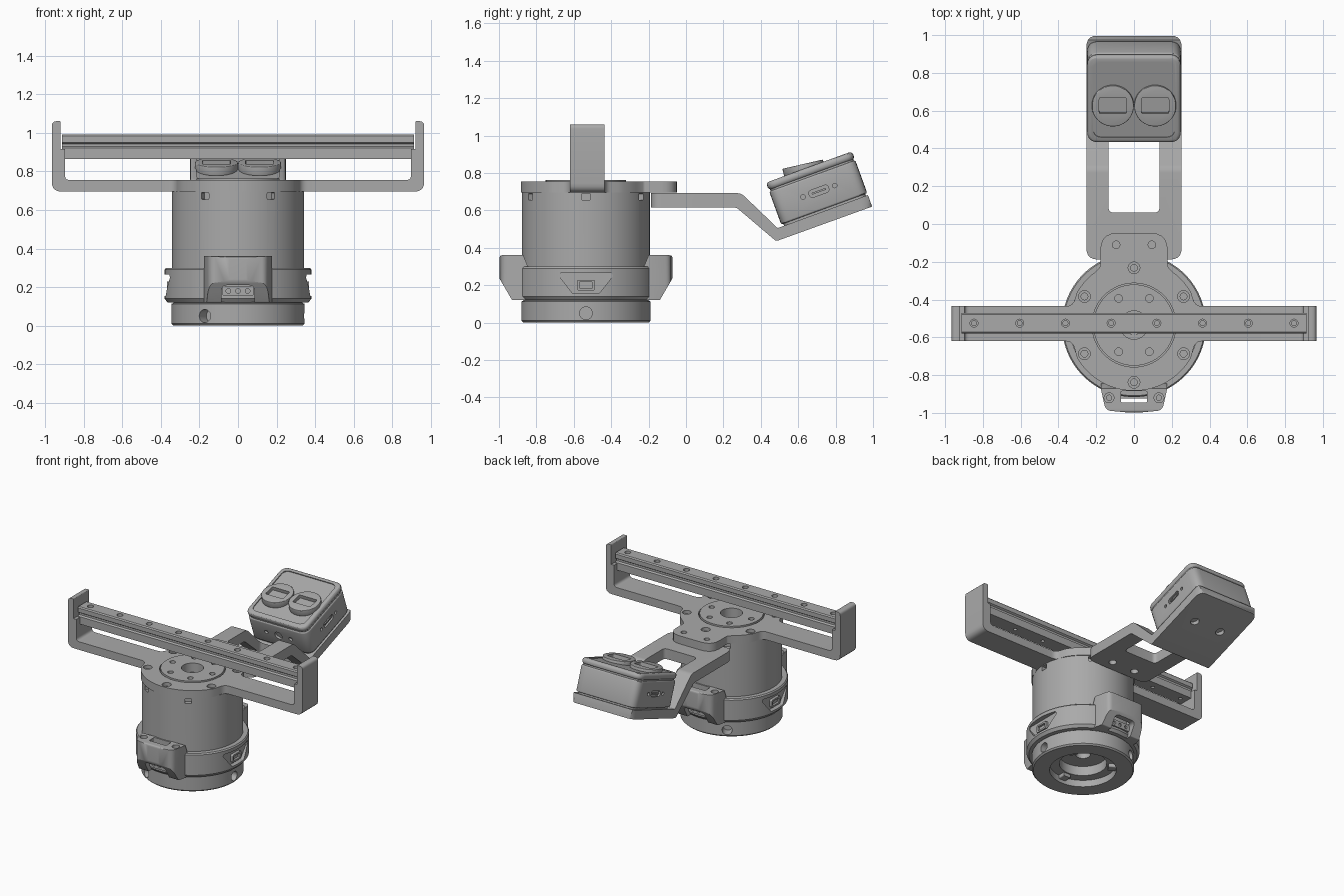
import bpy, bmesh
from math import sin, cos, tan, pi, radians
from mathutils import Matrix, Vector

if "Cube" in bpy.data.objects:
    bpy.data.objects.remove(bpy.data.objects["Cube"])

grey = bpy.data.materials.new("machined_grey")
grey.use_nodes = True
COLOUR = (0.4, 0.4, 0.4, 1)
grey.diffuse_color = COLOUR
grey.node_tree.nodes["Principled BSDF"].inputs["Base Color"].default_value = COLOUR

CY = -0.535  # y of the main cylinder axis
AXIS = Matrix.Translation((0, CY, 0))


def circle(x, y, r, n=24):
    return [(x + r * cos(2 * pi * i / n), y + r * sin(2 * pi * i / n)) for i in range(n)]


def ring(r, count, start=0):
    return [(r * cos(start + 2 * pi * i / count), r * sin(start + 2 * pi * i / count)) for i in range(count)]


def fillet(points, steps=5):
    """Round the corners of an outline of (x, y) or (x, y, radius)."""
    out = []
    for i, p in enumerate(points):
        c = Vector(p[:2])
        if len(p) < 3:
            out.append(tuple(c))
            continue
        a = (Vector(points[i - 1][:2]) - c).normalized()
        b = (Vector(points[(i + 1) % len(points)][:2]) - c).normalized()
        d = p[2] / tan(a.angle(b) / 2)
        s, e = c + a * d, c + b * d
        for k in range(steps + 1):
            t = k / steps
            out.append(tuple(s * (1 - t) ** 2 + c * 2 * t * (1 - t) + e * t * t))
    return out


def rect(x0, x1, y0, y1, r=0.01):
    return fillet([(x0, y0, r), (x1, y0, r), (x1, y1, r), (x0, y1, r)])


def finish(name, bm, matrix):
    bmesh.ops.recalc_face_normals(bm, faces=bm.faces)
    if matrix:
        bm.transform(matrix)
    me = bpy.data.meshes.new(name)
    bm.to_mesh(me)
    bm.free()
    me.materials.append(grey)
    ob = bpy.data.objects.new(name, me)
    bpy.context.collection.objects.link(ob)
    return ob


def prism(name, outlines, axis, lo, hi, matrix=None, bevel=0):
    """Extrude outlines along an axis."""
    place = {"x": lambda a, b, h: (h, a, b), "y": lambda a, b, h: (a, h, b), "z": lambda a, b, h: (a, b, h)}[axis]
    bm = bmesh.new()
    for pts in outlines:
        low = [bm.verts.new(place(a, b, lo)) for a, b in pts]
        high = [bm.verts.new(place(a, b, hi)) for a, b in pts]
        bm.faces.new(low)
        bm.faces.new(high)
        for i in range(len(pts)):
            j = (i + 1) % len(pts)
            bm.faces.new((low[i], low[j], high[j], high[i]))
    ob = finish(name, bm, matrix)
    if bevel:
        mod = ob.modifiers.new("Bevel", "BEVEL")
        mod.width, mod.segments, mod.angle_limit = bevel, 3, radians(40)
        apply(ob, mod)
    return ob


def lathe(name, profile, n=96):
    bm = bmesh.new()
    rings = [[bm.verts.new((r * cos(2 * pi * k / n), r * sin(2 * pi * k / n), z)) for k in range(n)] for r, z in profile]
    for i in range(len(rings)):
        a, b = rings[i - 1], rings[i]
        for k in range(n):
            j = (k + 1) % n
            bm.faces.new((a[k], a[j], b[j], b[k]))
    return finish(name, bm, AXIS)


def apply(ob, mod):
    bpy.context.view_layer.objects.active = ob
    bpy.ops.object.modifier_apply(modifier=mod.name)


def cut(ob, cutter, operation="DIFFERENCE"):
    mod = ob.modifiers.new("Cut", "BOOLEAN")
    mod.operation, mod.object, mod.solver = operation, cutter, "EXACT"
    apply(ob, mod)
    bpy.data.objects.remove(cutter)


def turned(angle):
    return AXIS @ Matrix.Rotation(angle, 4, "Z")


# Main housing with hollow base, plus lower inner ring
body = lathe("body", [(0.05, 0.12), (0.225, 0.12), (0.225, 0), (0.335, 0), (0.345, 0.01), (0.345, 0.113),
                      (0.335, 0.117), (0.335, 0.125), (0.342, 0.13), (0.342, 0.695), (0.05, 0.695)])
lathe("inner_ring", [(0.16, 0.05), (0.23, 0.05), (0.23, 0.12), (0.16, 0.12)])
for i in range(3):
    cut(body, prism("hole", [circle(0, 0.05, 0.034)], "x", 0.27, 0.4, turned(i * 2 * pi / 3)))
    prism("inner_lug", [rect(-0.03, 0.03, 0.025, 0.06)], "x", 0.17, 0.23, turned(i * 2 * pi / 3 + 0.5))
for i in range(6):
    cut(body, prism("notch", [rect(-0.022, 0.022, 0.655, 0.69, 0.004)], "x", 0.31, 0.4, turned(i * pi / 3)))

# Lower collar with a trapezoid connector window on each side
collar = lathe("collar", [(0.335, 0.12), (0.365, 0.12), (0.381, 0.14), (0.381, 0.29), (0.374, 0.299), (0.335, 0.299)])
for side in (0, pi):
    window = fillet([(-0.07, 0.155, 0.01), (0.07, 0.155, 0.01), (0.145, 0.25, 0.01), (0.135, 0.265, 0.005),
                     (-0.135, 0.265, 0.005), (-0.145, 0.25, 0.01)])
    cut(collar, prism("window", [window], "x", 0.347, 0.45, turned(side)))
    port = prism("side_connector", [rect(-0.048, 0.048, 0.172, 0.228)], "x", 0.33, 0.368, turned(side))
    cut(port, prism("socket", [rect(-0.035, 0.035, 0.184, 0.216, 0.004)], "x", 0.352, 0.4, turned(side)))

# Front and rear clips, each an arch over a connector
for name, turn in (("front_clip", 0), ("rear_clip", pi)):
    m = turned(turn)
    side = fillet([(-0.462, 0.36, 0.015), (-0.335, 0.36), (-0.31, 0.30), (-0.31, 0.12), (-0.395, 0.12, 0.01), (-0.462, 0.235, 0.02)])
    clip = prism(name, [side], "x", -0.175, 0.175, m)
    plan = fillet([(-0.15, -0.452, 0.04), (0, -0.466), (0.15, -0.452, 0.04), (0.175, -0.34), (0.2, -0.3), (-0.2, -0.3), (-0.175, -0.34)])
    cut(clip, prism("plan", [plan], "z", 0, 0.5, m), "INTERSECT")
    cut(clip, prism("slot", [rect(-0.07, 0.07, -0.41, -0.35)], "z", 0.1, 0.5, m))
    cut(clip, prism("arch", [rect(-0.085, 0.085, 0.05, 0.21, 0.03)], "y", -0.6, -0.36, m))
    cut(clip, prism("core", [circle(0, 0, 0.341, 96)], "z", 0, 0.5, m))
    for r, z in ((0.026, 0.335), (0.014, 0.25)):
        cut(clip, prism("screw_hole", [circle(x, -0.385, r) for x in (-0.132, 0.132)], "z", z, 0.5, m))
    port = prism(name + "_connector", [rect(-0.08, 0.08, 0.155, 0.205)], "y", -0.39, -0.33, m)
    cut(port, prism("pins", [circle(x, 0.18, 0.012) for x in (-0.05, 0, 0.05)], "y", -0.45, -0.375, m))

# Top mounting plate: disc with arm stubs and a rear tab
half = [(0.348 * cos(radians(a)), 0.348 * sin(radians(a))) for a in range(-85, -25, 5)]
half += fillet([half[-1], (0.325, -0.085, 0.05), (0.4, -0.085)])[1:-1] + [(0.4, -0.085), (0.4, 0.1)]
half += fillet([(0.4, 0.1), (0.325, 0.1, 0.05), (0.3, 0.176)])[1:-1]
half += [(0.348 * cos(radians(a)), 0.348 * sin(radians(a))) for a in range(30, 56, 5)]
half += fillet([half[-1], (0.178, 0.31, 0.02), (0.178, 0.487, 0.09), (0, 0.487)])[1:-1]
plate = prism("top_plate", [half + [(-x, y) for x, y in reversed(half)]], "z", 0.695, 0.755, AXIS)
hub = prism("hub_disc", [circle(0, 0, 0.215, 64)], "z", 0.7, 0.763, AXIS)
cut(plate, prism("hub_seat", [circle(0, 0, 0.222, 64)], "z", 0.72, 0.8, AXIS))
for part in (plate, hub):
    cut(part, prism("bore", [circle(0, 0, 0.075, 48)], "z", 0.6, 0.8, AXIS))
cut(hub, prism("hub_holes", [circle(x, y, 0.02) for x, y in ring(0.163, 6)], "z", 0.73, 0.8, AXIS))
for r, z in ((0.031, 0.73), (0.018, 0.71)):
    cut(plate, prism("plate_holes", [circle(x, y, r) for x, y in ring(0.303, 6, pi / 6)], "z", z, 0.8, AXIS))
cut(plate, prism("tab_holes", [circle(x, 0.425, 0.02) for x in (-0.095, 0.095)], "z", 0.735, 0.8, AXIS))

# Angled arms carrying the rail
ARM_Y0, ARM_Y1 = CY - 0.085, CY + 0.1
for name, s in (("left_arm", 1), ("right_arm", -1)):
    arm = fillet([(0.4, 0.695), (0.965, 0.695, 0.05), (0.965, 1.06, 0.025), (0.92, 1.06, 0.006), (0.92, 0.915),
                  (0.897, 0.915), (0.897, 0.755, 0.025), (0.4, 0.755)])
    prism(name, [[(s * x, z) for x, z in arm]], "y", ARM_Y0, ARM_Y1)

# Guide rail with side grooves and a row of holes
rail_half = [(0.054, 0.865), (0.054, 0.92), (0.042, 0.928), (0.042, 0.942), (0.054, 0.95), (0.054, 0.982), (0.046, 0.99)]
RAIL_Y = -0.525
outline = [(RAIL_Y + y, z) for y, z in rail_half] + [(RAIL_Y - y, z) for y, z in reversed(rail_half)]
rail = prism("guide_rail", [outline], "x", -0.912, 0.912)
for r, z in ((0.021, 0.95), (0.013, 0.8)):
    cut(rail, prism("rail_holes", [circle((i - 3.5) * 0.242, RAIL_Y, r) for i in range(8)], "z", z, 1.1))

# Bent rear bracket: side profile trimmed by its plan outline, with a slot
bend = fillet([(-0.2, 0.692), (0.295, 0.692, 0.06), (0.49, 0.505, 0.01), (0.973, 0.682), (0.995, 0.62),
               (0.482, 0.435, 0.02), (0.27, 0.615, 0.04), (-0.2, 0.615)])
bracket = prism("camera_bracket", [bend], "x", -0.3, 0.3)
cut(bracket, prism("plan", [rect(-0.252, 0.252, -0.188, 0.998, 0.06)], "z", 0, 1), "INTERSECT")
cut(bracket, prism("slot", [rect(-0.135, 0.135, 0.06, 0.46, 0.03)], "z", 0, 1))
cut(bracket, prism("body_clearance", [circle(0, 0, 0.343, 96)], "z", 0, 1, AXIS))
cut(bracket, prism("bracket_holes", [circle(x, -0.11, 0.027) for x in (-0.095, 0.095)], "z", 0.5, 0.65))

# Tilted twin-lens camera
TILT = Matrix.Translation((0, 0.513, 0.513)) @ Matrix.Rotation(radians(20), 4, "X")
cut(bracket, prism("screw_holes", [circle(x, 0.25, 0.03) for x in (-0.11, 0.11)], "z", -0.1, -0.035, TILT))
case = prism("camera_case", [rect(-0.248, 0.248, 0, 0.49, 0.06)], "z", 0.012, 0.2, TILT, 0.01)
prism("camera_foot", [rect(-0.235, 0.235, 0.012, 0.478, 0.055)], "z", -0.005, 0.03, TILT)
prism("camera_seam", [rect(-0.24, 0.24, 0.008, 0.482, 0.055)], "z", 0.19, 0.21, TILT)
cap = prism("camera_cap", [rect(-0.248, 0.248, 0, 0.49, 0.06)], "z", 0.206, 0.25, TILT, 0.018)
cut(cap, prism("face_inset", [rect(-0.215, 0.215, 0.033, 0.457, 0.045)], "z", 0.243, 0.3, TILT))
for s in (-1, 1):
    port = [rect(0.195, 0.305, 0.09, 0.13, 0.018), circle(0.16, 0.11, 0.012), circle(0.34, 0.11, 0.012)]
    cut(case, prism("ports", port, "x", s * 0.235, s * 0.3, TILT))
    prism("port_tongue", [rect(0.21, 0.29, 0.105, 0.115, 0.003)], "x", s * 0.23, s * 0.244, TILT)
    LENS = TILT @ Matrix.Translation((s * 0.112, 0.215, 0.25)) @ Matrix.Rotation(radians(-7), 4, "X")
    lens = prism("lens_ring", [circle(0, 0, 0.111, 48)], "z", -0.02, 0.026, LENS, 0.004)
    cut(lens, prism("lens_opening", [rect(-0.072, 0.072, -0.04, 0.045, 0.008)], "z", 0, 0.1, LENS))
cut(case, prism("front_holes", [circle(0, 0.11, 0.03), circle(-0.1, 0.11, 0.015), circle(0.1, 0.11, 0.015)], "y", -0.1, 0.015, TILT))

# Smooth round surfaces, keep machined edges crisp
bpy.ops.object.select_all(action="DESELECT")
for ob in bpy.context.collection.objects:
    if ob.type == "MESH":
        ob.select_set(True)
        bpy.context.view_layer.objects.active = ob
bpy.ops.object.shade_smooth_by_angle(angle=radians(30))
